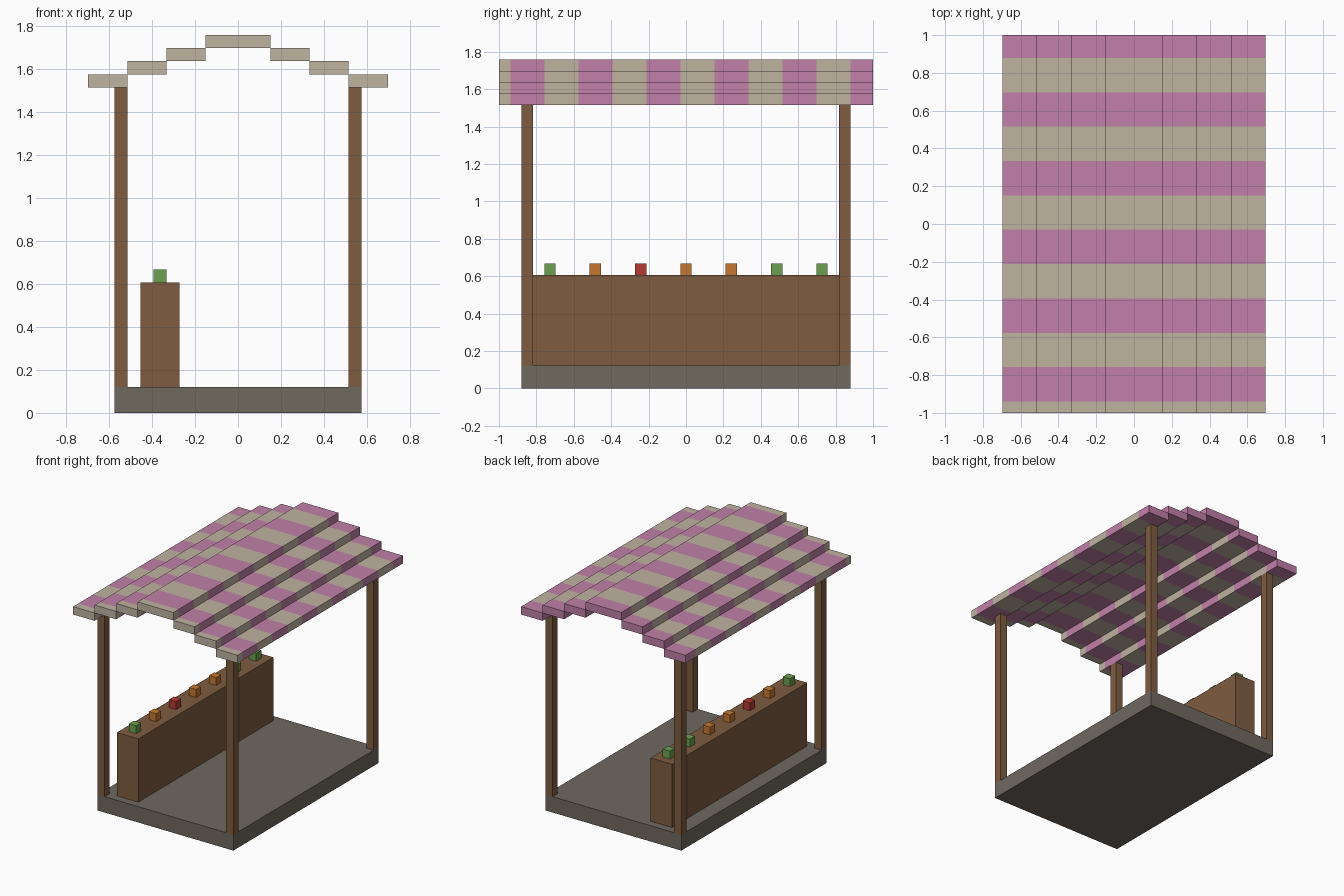
import bpy
import bmesh
from mathutils import Vector

if "Cube" in bpy.data.objects:
    bpy.data.objects.remove(bpy.data.objects["Cube"], do_unlink=True)

U = 2 / 33  # one block: the whole stall sits on a block grid


def linear(c):
    c /= 255
    return c / 12.92 if c <= 0.04045 else ((c + 0.055) / 1.055) ** 2.4


def material(name, r, g, b):
    mat = bpy.data.materials.new(name)
    colour = (linear(r), linear(g), linear(b), 1)
    mat.use_nodes = True
    mat.diffuse_color = colour
    bsdf = next(n for n in mat.node_tree.nodes if n.type == 'BSDF_PRINCIPLED')
    bsdf.inputs["Base Color"].default_value = colour
    return mat


stone = material("grey stone", 111, 104, 95)
wood = material("brown wood", 126, 92, 64)
cream = material("cream cloth", 191, 179, 160)
pink = material("pink cloth", 193, 128, 169)
green = material("green produce", 108, 160, 80)
orange = material("orange produce", 197, 119, 50)
red = material("red produce", 181, 58, 52)


def box(name, x, y, z, mats, cuts=()):
    """Box spanning block ranges x, y, z, with optional cuts across y."""
    lo, hi = (Vector(p) * U for p in zip(x, y, z))
    bm = bmesh.new()
    bmesh.ops.create_cube(bm, size=1)
    for v in bm.verts:
        v.co = [lo[i] + (v.co[i] + 0.5) * (hi[i] - lo[i]) for i in range(3)]
    for c in cuts:
        bmesh.ops.bisect_plane(bm, geom=bm.verts[:] + bm.edges[:] + bm.faces[:],
                               plane_co=(0, c * U, 0), plane_no=(0, 1, 0))
    mesh = bpy.data.meshes.new(name)
    for m in mats:
        mesh.materials.append(m)
    if cuts:
        # alternate the stripe colour along y
        for f in bm.faces:
            y_mid = f.calc_center_median().y / U
            f.material_index = sum(y_mid > c for c in cuts) % 2
    bm.to_mesh(mesh)
    bm.free()
    obj = bpy.data.objects.new(name, mesh)
    bpy.context.collection.objects.link(obj)
    return obj


# Floor slab
box("floor", (-9.5, 9.5), (-14.5, 14.5), (0, 2), [stone])

# Corner posts
for side, x in (("right", -9.5), ("left", 8.5)):
    for end, y in (("front", -14.5), ("back", 13.5)):
        box(f"{end}_{side}_post", (x, x + 1), (y, y + 1), (2, 25), [wood])

# Counter
box("counter", (-7.5, -4.5), (-13.5, 13.5), (2, 10), [wood])

# Produce blocks along the counter
for i, mat in enumerate([green, orange, red, orange, orange, green, green]):
    y = (i - 3) * 4
    box(f"produce_{i + 1}", (-6.5, -5.5), (y - 0.5, y + 0.5), (10, 11), [mat])

# Stepped, striped awning
stripes = [-15.5 + 3 * i for i in range(11)]
box("awning_ridge", (-2.5, 2.5), (-16.5, 16.5), (28, 29), [cream, pink], stripes)
for step in range(3):
    inner = 8.5 - 3 * step
    z = (25 + step, 26 + step)
    for side, x in (("right", (-inner - 3, -inner)), ("left", (inner, inner + 3))):
        box(f"awning_{side}_step_{step + 1}", x, (-16.5, 16.5), z, [cream, pink], stripes)
